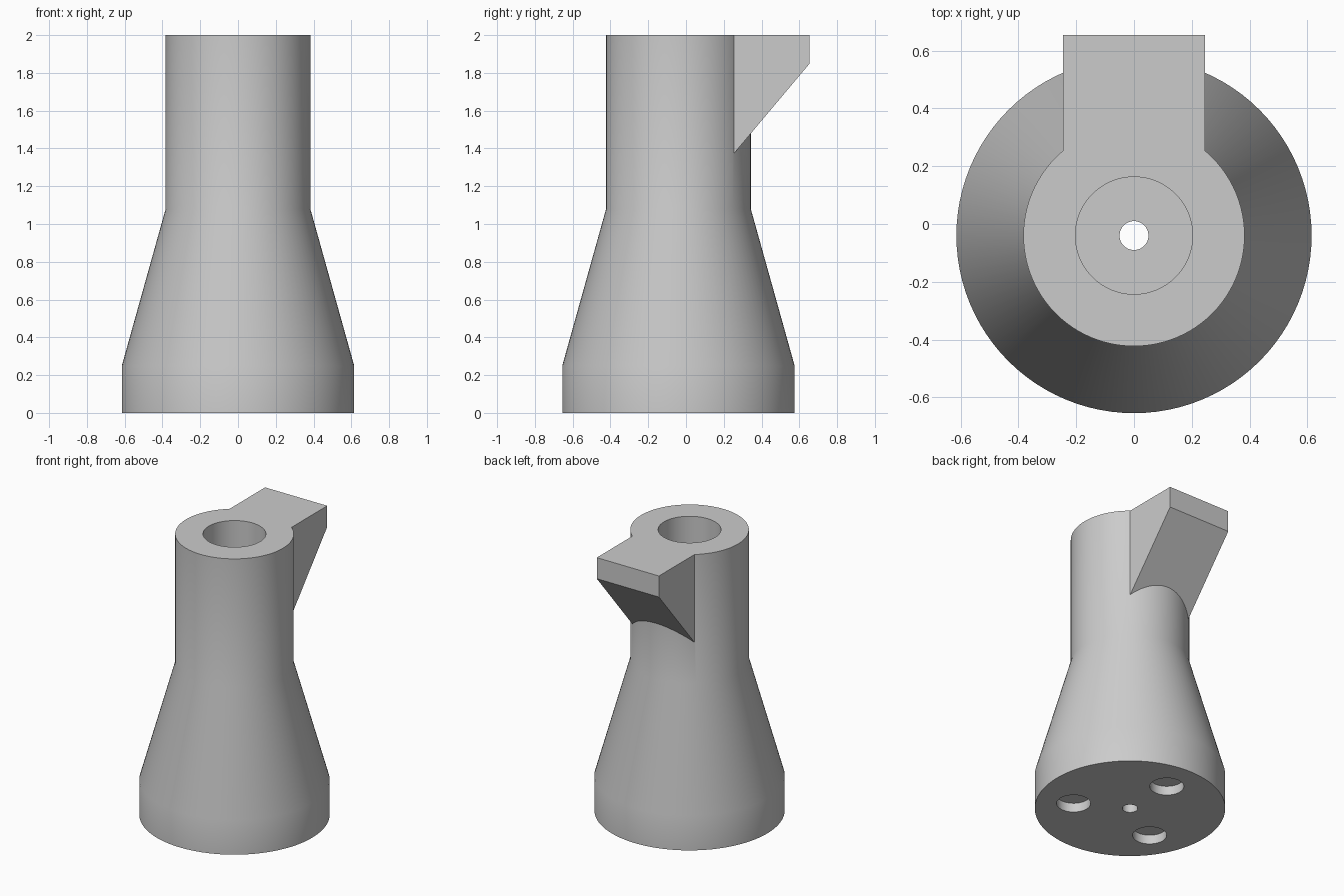
import bpy, bmesh, math
from mathutils import Matrix

default = bpy.data.objects.get("Cube")
if default:
    bpy.data.objects.remove(default, do_unlink=True)

AXIS_Y = -0.04
SEGMENTS = 96

grey = bpy.data.materials.new("plain grey")
grey.use_nodes = True
colour = (0.6, 0.6, 0.6, 1)
grey.diffuse_color = colour
grey.node_tree.nodes["Principled BSDF"].inputs["Base Color"].default_value = colour


def make_object(name, bm):
    bmesh.ops.recalc_face_normals(bm, faces=bm.faces)
    mesh = bpy.data.meshes.new(name)
    bm.to_mesh(mesh)
    bm.free()
    mesh.materials.append(grey)
    obj = bpy.data.objects.new(name, mesh)
    bpy.context.collection.objects.link(obj)
    return obj


def lathe(name, profile):
    """Spin a closed (radius, height) profile about the column axis."""
    bm = bmesh.new()
    verts = [bm.verts.new((r, AXIS_Y, z)) for r, z in profile]
    edges = [bm.edges.new((a, b)) for a, b in zip(verts, verts[1:] + verts[:1])]
    bmesh.ops.spin(bm, geom=verts + edges, cent=(0, AXIS_Y, 0), axis=(0, 0, 1),
                   angle=math.tau, steps=SEGMENTS)
    bmesh.ops.remove_doubles(bm, verts=bm.verts, dist=0.0005)
    return make_object(name, bm)


def extrude_x(name, profile, half_width):
    """Extrude a (y, z) profile symmetrically along x."""
    bm = bmesh.new()
    face = bm.faces.new([bm.verts.new((-half_width, y, z)) for y, z in profile])
    moved = bmesh.ops.extrude_face_region(bm, geom=[face])["geom"]
    bmesh.ops.translate(bm, vec=(2 * half_width, 0, 0),
                        verts=[g for g in moved if isinstance(g, bmesh.types.BMVert)])
    return make_object(name, bm)


def combine(target, other, operation):
    mod = target.modifiers.new(operation.title(), "BOOLEAN")
    mod.operation, mod.solver, mod.object = operation, "EXACT", other
    bpy.context.view_layer.objects.active = target
    bpy.ops.object.modifier_apply(modifier=mod.name)
    bpy.data.objects.remove(other, do_unlink=True)


# Flared column with a wide socket and a narrow hole through the floor
column = lathe("flared_column", [
    (0.05, 0), (0.615, 0), (0.615, 0.25), (0.383, 1.08),
    (0.383, 2), (0.203, 2), (0.203, 0.26), (0.05, 0.26)])

# Bracket at the back of the rim, with a sloped underside
bracket = extrude_x("rear_bracket", [
    (0.22, 2), (0.655, 2), (0.655, 1.85), (0.22, 1.333)], 0.245)
combine(column, bracket, "UNION")

# Three shallow round pockets under the base
for i in range(3):
    angle = math.radians(90 + 120 * i)
    bm = bmesh.new()
    bmesh.ops.create_cone(
        bm, cap_ends=True, segments=48, radius1=0.11, radius2=0.11, depth=0.13,
        matrix=Matrix.Translation((0.37 * math.cos(angle),
                                   AXIS_Y + 0.37 * math.sin(angle), 0)))
    combine(column, make_object("pocket_cutter", bm), "DIFFERENCE")

# Smooth the round walls, keep the rims crisp
bpy.ops.object.select_all(action="DESELECT")
column.select_set(True)
bpy.context.view_layer.objects.active = column
bpy.ops.object.shade_smooth_by_angle(angle=math.radians(30))
